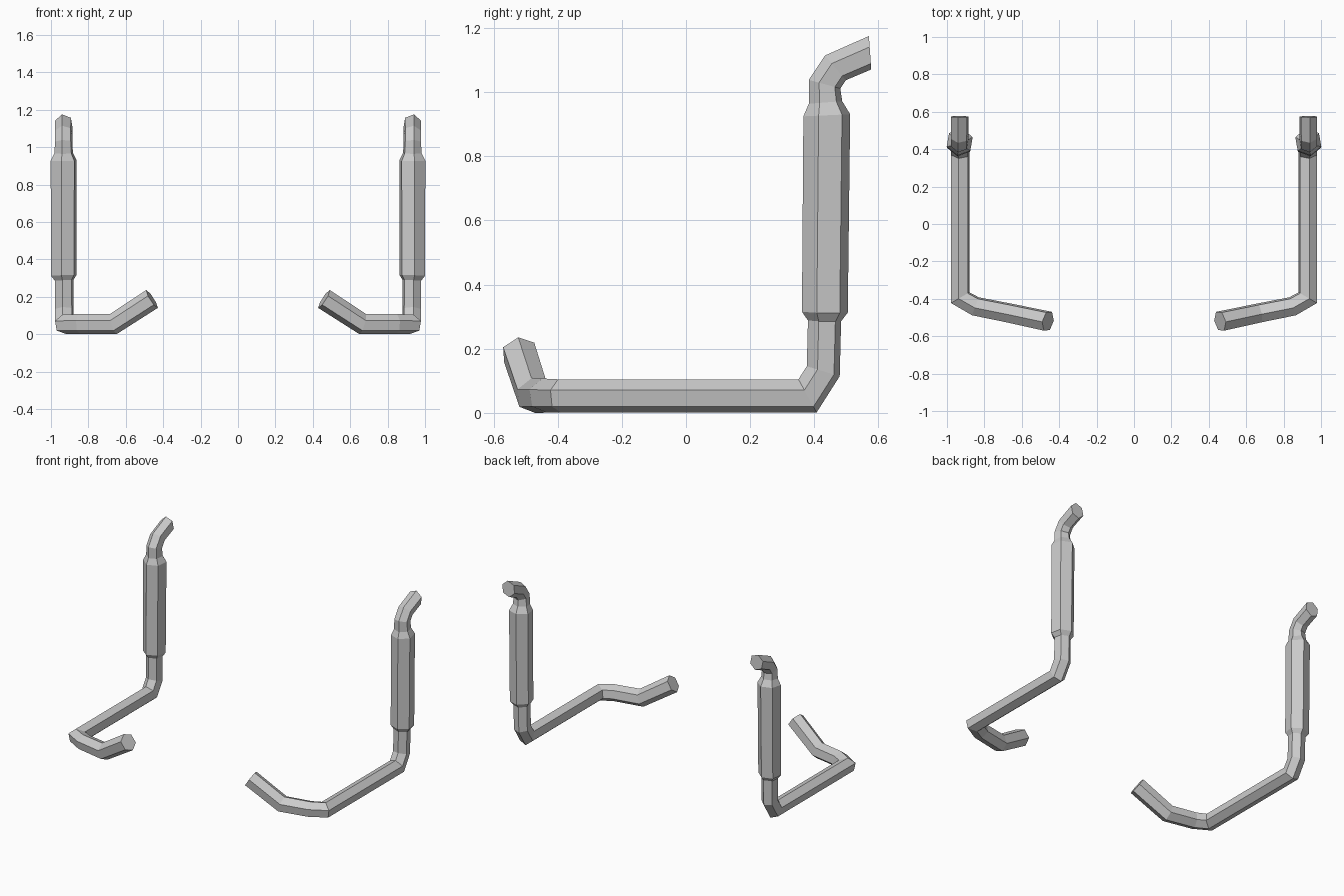
import bpy, bmesh
from math import cos, sin, radians
from mathutils import Vector

if "Cube" in bpy.data.objects:
    bpy.data.objects.remove(bpy.data.objects["Cube"])

# Centreline of the right pipe: point and radius, front tip to rear tip
PATH = [
    ((0.460, -0.520, 0.188), 0.057),   # front inlet tip
    ((0.667, -0.476, 0.054), 0.055),   # upward kink
    ((0.848, -0.440, 0.054), 0.054),   # front bend
    ((0.929, -0.394, 0.053), 0.0525),  # front corner
    ((0.929, 0.379, 0.053), 0.0525),   # rear corner
    ((0.929, 0.428, 0.130), 0.0525),   # start of riser
    ((0.930, 0.432, 0.287), 0.0525),   # muffler neck, lower
    ((0.932, 0.433, 0.314), 0.0725),   # muffler bottom
    ((0.932, 0.439, 0.928), 0.0740),   # muffler top
    ((0.932, 0.435, 0.968), 0.0530),   # muffler neck, upper
    ((0.932, 0.432, 1.025), 0.0490),   # outlet bend
    ((0.932, 0.466, 1.076), 0.0490),
    ((0.932, 0.574, 1.123), 0.0500),   # outlet tip
]
SIDES, START = 6, 3
pts = [Vector(p) for p, r in PATH]
rad = [r for p, r in PATH]
dirs = [(b - a).normalized() for a, b in zip(pts, pts[1:])]

# Each ring lies in the plane halfway between its two segments
normals = [dirs[0]] + [(a + b).normalized() for a, b in zip(dirs, dirs[1:])]
normals.append(Vector((0, 1, 0.07)).normalized())


def slide(offsets, direction, i, scale):
    """Slide a section along a segment into the plane of ring i."""
    n = normals[i]
    return [(o - direction * (o.dot(n) / direction.dot(n))) * scale for o in offsets]


# Hexagon section of the long straight tube, carried along both ways
angles = [radians(20 + 360 / SIDES * k) for k in range(SIDES)]
section = [Vector((cos(a), 0, sin(a))) * rad[START] for a in angles]
rings = {START: slide(section, dirs[START], START, 1)}
for i in range(START + 1, len(pts)):
    rings[i] = slide(rings[i - 1], dirs[i - 1], i, rad[i] / rad[i - 1])
for i in range(START - 1, -1, -1):
    rings[i] = slide(rings[i + 1], dirs[i], i, rad[i] / rad[i + 1])

# Skin the rings and cap both ends
bm = bmesh.new()
loops = [[bm.verts.new(pts[i] + o) for o in rings[i]] for i in range(len(pts))]
for a, b in zip(loops, loops[1:]):
    for k in range(SIDES):
        j = (k + 1) % SIDES
        bm.faces.new((a[k], a[j], b[j], b[k]))
bm.faces.new(loops[0])
bm.faces.new(loops[-1])
bmesh.ops.recalc_face_normals(bm, faces=bm.faces)
mesh = bpy.data.meshes.new("exhaust_pipes")
bm.to_mesh(mesh)
bm.free()

# Matching pipe on the left
pipes = bpy.data.objects.new("exhaust_pipes", mesh)
bpy.context.collection.objects.link(pipes)
mirror = pipes.modifiers.new("left_pipe", 'MIRROR')
mirror.use_axis[0] = True
